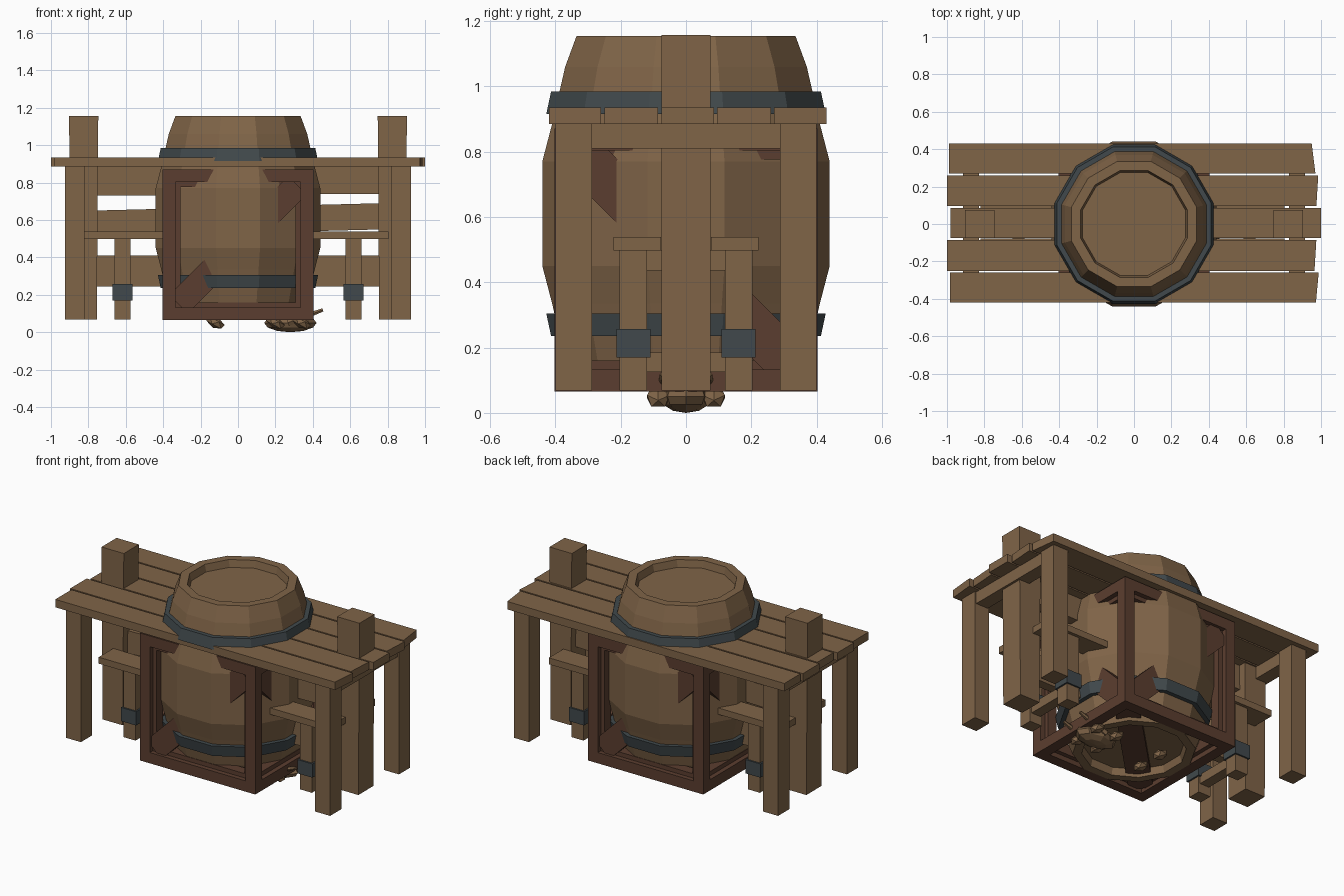
import bpy, bmesh, math
from mathutils import Matrix, Vector

if "Cube" in bpy.data.objects:
    bpy.data.objects.remove(bpy.data.objects["Cube"])


def material(name, col):
    m = bpy.data.materials.new(name)
    m.diffuse_color = (*col, 1)
    m.use_nodes = True
    m.node_tree.nodes["Principled BSDF"].inputs["Base Color"].default_value = m.diffuse_color
    return m


WOOD = material("wood", (0.215, 0.128, 0.064))
DARK = material("dark_wood", (0.105, 0.048, 0.029))
METAL = material("iron", (0.052, 0.066, 0.072))


def finish(name, bm, mat):
    bmesh.ops.recalc_face_normals(bm, faces=bm.faces)
    me = bpy.data.meshes.new(name)
    bm.to_mesh(me)
    bm.free()
    me.materials.append(mat)
    ob = bpy.data.objects.new(name, me)
    bpy.context.collection.objects.link(ob)
    return ob


def add_box(bm, x, y, z, skew=0.0, rise=0.0):
    """Box from three (min, max) ranges; skew shears the +x end, rise lifts it."""
    vs = bmesh.ops.create_cube(bm, size=1)["verts"]
    for v in vs:
        fx, fy, fz = (c + 0.5 for c in v.co)
        v.co = Vector((x[0] + fx * (x[1] - x[0]) + skew * fx * (fy - 0.5),
                       y[0] + fy * (y[1] - y[0]),
                       z[0] + fz * (z[1] - z[0]) + rise * fx))
    return vs


def mirror_range(r, s):
    return r if s > 0 else (-r[1], -r[0])


def lathe(name, prof, mat, closed=False, n=12):
    """Revolve (apothem, z) points with a flat side facing the front."""
    bm = bmesh.new()
    k = 1 / math.cos(math.pi / n)
    rings = []
    for r, z in prof:
        rings.append([bm.verts.new((r * k * math.cos((i + .5) * math.tau / n),
                                    r * k * math.sin((i + .5) * math.tau / n), z))
                      for i in range(n)])
    pairs = list(zip(rings, rings[1:]))
    if closed:
        pairs.append((rings[-1], rings[0]))
    for a, b in pairs:
        for i in range(n):
            j = (i + 1) % n
            bm.faces.new((a[i], a[j], b[j], b[i]))
    if not closed:
        bm.faces.new(rings[0])
        bm.faces.new(rings[-1])
    return finish(name, bm, mat)


# Barrel with recessed lids, symmetric about its middle
MID = 0.61
half = [(0.275, 0.50), (0.285, 0.545), (0.335, 0.545), (0.37, 0.45), (0.41, 0.275), (0.44, 0.16)]
lathe("barrel", [(r, MID - h) for r, h in half] + [(r, MID + h) for r, h in reversed(half)], WOOD)
for nm, s in (("upper_hoop", 1), ("lower_hoop", -1)):
    lathe(nm, [(r, MID + s * h) for r, h in
               ((0.37, 0.375), (0.413, 0.375), (0.428, 0.305), (0.38, 0.305))], METAL, closed=True)

# Table top planks, uneven ends
bm = bmesh.new()
for y, x, sk in (((-0.42, -0.26), (-0.985, 0.98), 0.015), ((-0.25, -0.085), (-1.0, 0.97), 0.01),
                 ((-0.075, 0.085), (-0.98, 1.0), 0), ((0.095, 0.26), (-1.0, 0.98), 0.01),
                 ((0.27, 0.43), (-0.99, 0.96), -0.02)):
    add_box(bm, x, y, (0.885, 0.935), sk)
finish("table_top", bm, WOOD)

# Table legs and cross beams
bm = bmesh.new()
for s in (-1, 1):
    x = mirror_range((0.82, 0.925), s)
    for t in (-1, 1):
        add_box(bm, x, mirror_range((0.288, 0.40), t), (0.068, 0.887))
    add_box(bm, mirror_range((0.83, 0.915), s), (-0.29, 0.29), (0.81, 0.887))
finish("table_legs", bm, WOOD)

# Fence: two posts and three slightly crooked rails
bm = bmesh.new()
for s in (-1, 1):
    for v in add_box(bm, mirror_range((0.755, 0.895), s), (-0.075, 0.075), (0.068, 1.157)):
        if v.co.z > 1:
            v.co.x += 0.008 * (1 if v.co.x > s * 0.825 else -1)
finish("fence_posts", bm, WOOD)
bm = bmesh.new()
for z, rise in (((0.73, 0.885), 0.01), ((0.51, 0.65), 0.04), ((0.245, 0.41), 0.02)):
    add_box(bm, (-0.78, 0.78), (-0.03, 0.03), z, rise=rise * (z[0] != 0.245))
finish("fence_rails", bm, WOOD)

# Bench: two seat planks, legs, cross pieces, iron bands
seat, legs, bands = bmesh.new(), bmesh.new(), bmesh.new()
for t in (-1, 1):
    add_box(seat, (-0.82, 0.805), mirror_range((0.077, 0.222), t), (0.497, 0.538))
    for s in (-1, 1):
        add_box(legs, mirror_range((0.575, 0.66), s), mirror_range((0.12, 0.203), t), (0.068, 0.5))
        add_box(bands, mirror_range((0.565, 0.67), s), mirror_range((0.108, 0.213), t), (0.17, 0.257))
for s in (-1, 1):
    x = mirror_range((0.585, 0.65), s)
    add_box(legs, x, (-0.13, 0.13), (0.436, 0.498))
    add_box(legs, x, (-0.13, 0.13), (0.125, 0.185))
finish("bench_seat", seat, WOOD)
finish("bench_legs", legs, WOOD)
finish("bench_leg_bands", bands, METAL)

# Crate: twelve outer beams, a thinner set stepped inward, and diagonal braces
C, H = 0.468, 0.403


def frame(bm, h, w):
    for a in range(3):
        for s in (-1, 1):
            for t in (-1, 1):
                r = [None] * 3
                r[a] = (-h, h)
                r[(a + 1) % 3] = mirror_range((h - w, h), s)
                r[(a + 2) % 3] = mirror_range((h - w, h), t)
                add_box(bm, r[0], r[1], (r[2][0] + C, r[2][1] + C))


bm = bmesh.new()
frame(bm, H, 0.068)
finish("crate_frame", bm, DARK)
bm = bmesh.new()
frame(bm, H - 0.03, 0.065)
finish("crate_inner_frame", bm, DARK)
bm = bmesh.new()
turns = [Matrix.Rotation(i * math.pi / 2, 4, 'Z') for i in range(4)]
turns += [Matrix.Rotation(s * math.pi / 2, 4, 'X') for s in (-1, 1)]
for i, m in enumerate(turns):
    d = 1 if i % 2 == 0 else -1
    vs = add_box(bm, (-0.45, 0.45), (-0.385, -0.345), (-0.07, 0.07))
    bmesh.ops.transform(bm, verts=vs, matrix=Matrix.Translation((0, 0, C)) @ m
                        @ Matrix.Rotation(-d * math.pi / 4, 4, 'Y'))
finish("crate_braces", bm, DARK)

# Small bundle lying under the crate: faceted body, limbs and side flaps
bm = bmesh.new()
vs = bmesh.ops.create_uvsphere(bm, u_segments=8, v_segments=6, radius=1)["verts"]
bmesh.ops.transform(bm, verts=vs, matrix=Matrix.Translation((0.28, 0, 0.05))
                    @ Matrix.Diagonal((0.14, 0.08, 0.05, 1)))
finish("bundle_body", bm, WOOD)
bm = bmesh.new()
for t in (-1, 1):
    vs = bmesh.ops.create_cone(bm, cap_ends=True, segments=6, radius1=0.022, radius2=0.01, depth=0.2)["verts"]
    bmesh.ops.transform(bm, verts=vs, matrix=Matrix.Translation((0.36, 0.07 * t, 0.085))
                        @ Matrix.Rotation(math.radians(70), 4, 'Y'))
    for x in (-0.12, 0.2, 0.34):
        vs = bmesh.ops.create_icosphere(bm, subdivisions=1, radius=1)["verts"]
        bmesh.ops.transform(bm, verts=vs, matrix=Matrix.Translation((x, 0.085 * t, 0.05))
                            @ Matrix.Rotation(0.5, 4, 'Y') @ Matrix.Diagonal((0.055, 0.04, 0.03, 1)))
finish("bundle_limbs", bm, WOOD)
